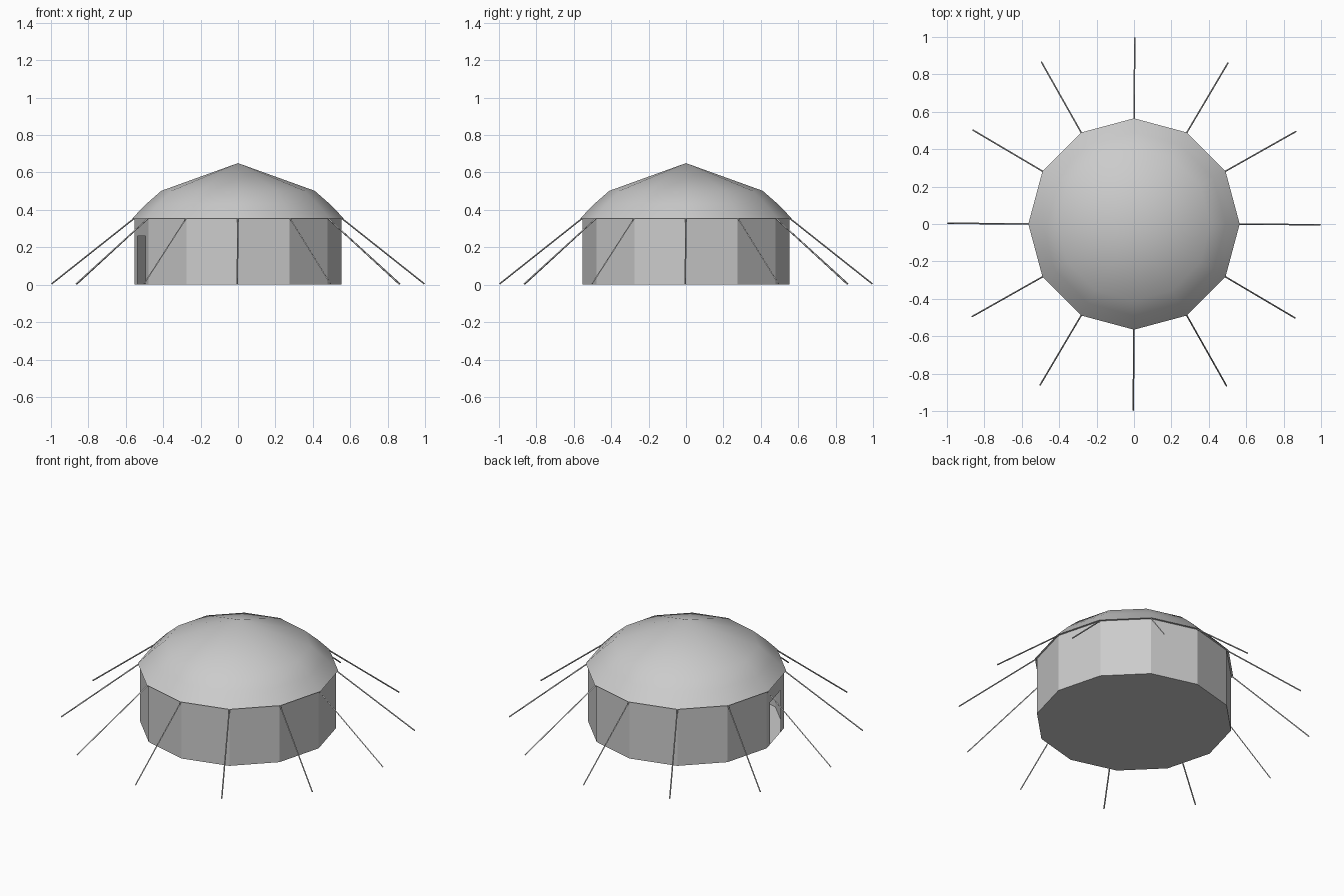
import bpy, bmesh
from math import cos, sin, radians
from mathutils import Vector

if "Cube" in bpy.data.objects:
    bpy.data.objects.remove(bpy.data.objects["Cube"])

SIDES = 12
WALL_R, EAVE_R, EAVE_Z = 0.553, 0.565, 0.355


def polar(r, deg, z):
    return Vector((r * cos(radians(deg)), r * sin(radians(deg)), z))


def make_object(name, bm):
    bmesh.ops.remove_doubles(bm, verts=bm.verts, dist=1e-5)
    mesh = bpy.data.meshes.new(name)
    bm.to_mesh(mesh)
    bm.free()
    ob = bpy.data.objects.new(name, mesh)
    bpy.context.collection.objects.link(ob)
    return ob


def add_face(bm, points):
    return bm.faces.new([bm.verts.new(p) for p in points])


# Twelve-sided wall with a floor and a doorway in one panel
bm = bmesh.new()
for i in range(SIDES):
    a, b = polar(WALL_R, i * 30, 0), polar(WALL_R, i * 30 + 30, 0)

    def at(t, z):
        return a.lerp(b, t) + Vector((0, 0, z))

    if i == 6:
        door_z, t0, t1 = 0.26, 0.2, 0.8
        add_face(bm, [at(0, 0), at(t0, 0), at(t0, door_z), at(0, EAVE_Z)])
        add_face(bm, [at(t1, 0), at(1, 0), at(1, EAVE_Z), at(t1, door_z)])
        add_face(bm, [at(t0, door_z), at(t1, door_z), at(1, EAVE_Z), at(0, EAVE_Z)])
    else:
        add_face(bm, [at(0, 0), at(1, 0), at(1, EAVE_Z), at(0, EAVE_Z)])
add_face(bm, [polar(WALL_R, -i * 30, 0) for i in range(SIDES)])
make_object("wall", bm)

# Roof: eave lip, steep lower band, shallow cap to the peak
profile = [(WALL_R, EAVE_Z), (EAVE_R, EAVE_Z), (0.49, 0.432), (0.41, 0.502), (0, 0.65)]
bm = bmesh.new()
for (r0, z0), (r1, z1) in zip(profile, profile[1:]):
    for i in range(SIDES):
        p = [polar(r0, i * 30, z0), polar(r0, i * 30 + 30, z0), polar(r1, i * 30 + 30, z1)]
        if r1 > 0:
            p.append(polar(r1, i * 30, z1))
        add_face(bm, p)
roof = make_object("roof", bm)
bpy.context.view_layer.objects.active = roof
roof.select_set(True)
bpy.ops.object.shade_smooth_by_angle(angle=radians(50))

# Guy ropes from each eave corner to the ground
for i in range(SIDES):
    start, end = polar(EAVE_R - 0.008, i * 30, EAVE_Z - 0.002), polar(0.997, i * 30 - 0.25, 0.004)
    d = end - start
    bpy.ops.mesh.primitive_cylinder_add(vertices=4, radius=0.004, depth=d.length,
                                        location=(start + end) / 2,
                                        rotation=d.to_track_quat('Z', 'Y').to_euler())
    bpy.context.object.name = f"guy_rope_{i + 1}"
